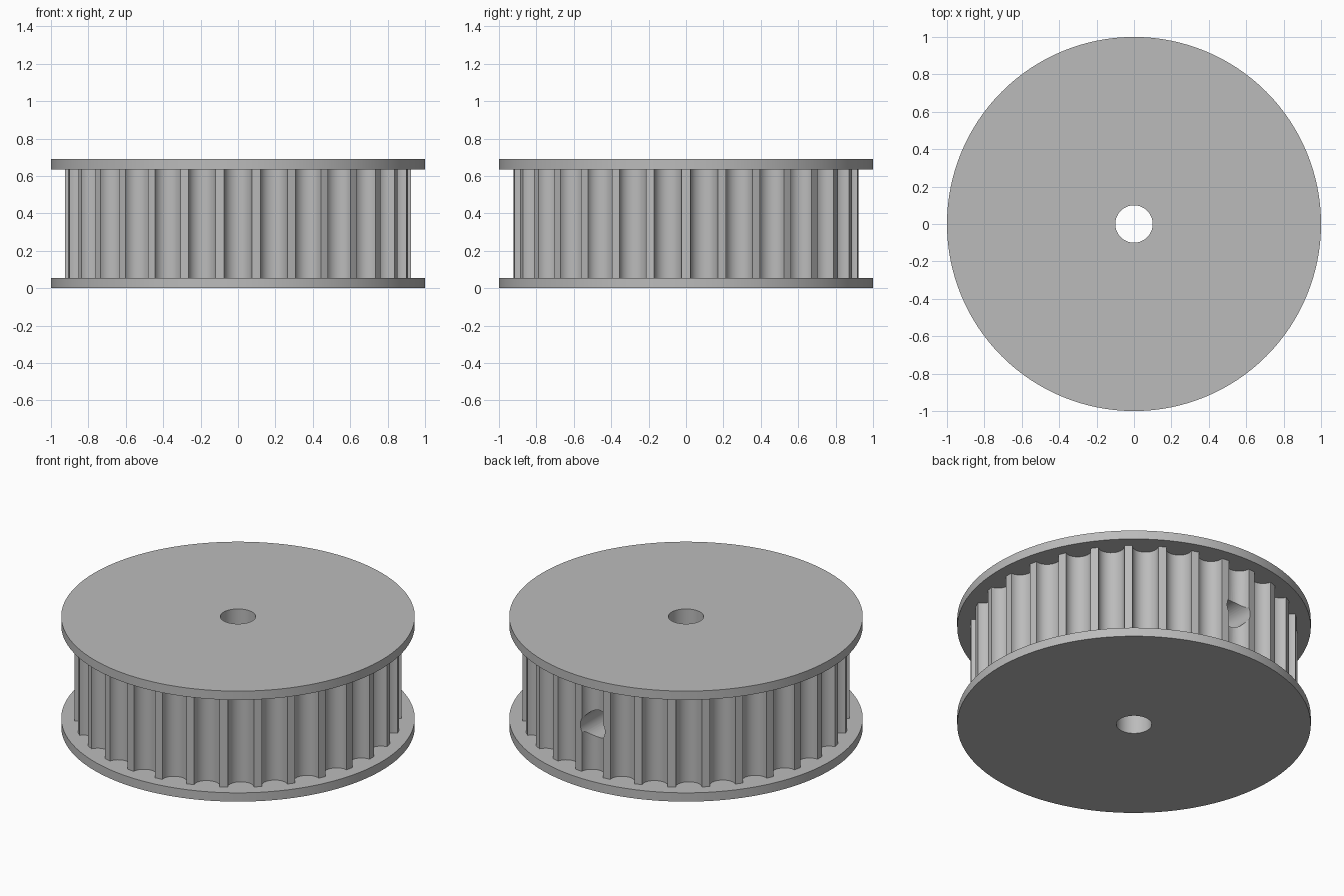
import bpy
import bmesh
from math import sin, cos, pi, radians, tau
from mathutils import Matrix

cube = bpy.data.objects.get("Cube")
if cube:
    bpy.data.objects.remove(cube, do_unlink=True)

HEIGHT, RIM = 0.69, 0.055
FLANGE_R, TOOTH_R, BORE_R, SCREW_R = 1.0, 0.925, 0.1, 0.085
TEETH, GROOVE_HALF, GROOVE_DEPTH = 30, 0.074, 0.07

metal = bpy.data.materials.new("grey_metal")
metal.use_nodes = True
grey = (0.5, 0.5, 0.5, 1)
metal.diffuse_color = grey
metal.node_tree.nodes["Principled BSDF"].inputs["Base Color"].default_value = grey


def prism(name, outline, z0, z1):
    """Extrude a flat outline upwards from z0 to z1."""
    bm = bmesh.new()
    base = bm.faces.new([bm.verts.new((x, y, z0)) for x, y in outline])
    grown = bmesh.ops.extrude_face_region(bm, geom=[base])["geom"]
    top = [v for v in grown if isinstance(v, bmesh.types.BMVert)]
    bmesh.ops.translate(bm, verts=top, vec=(0, 0, z1 - z0))
    bmesh.ops.recalc_face_normals(bm, faces=bm.faces)
    mesh = bpy.data.meshes.new(name)
    bm.to_mesh(mesh)
    bm.free()
    mesh.materials.append(metal)
    obj = bpy.data.objects.new(name, mesh)
    bpy.context.collection.objects.link(obj)
    return obj


def circle(radius, count):
    return [(radius * cos(tau * i / count), radius * sin(tau * i / count))
            for i in range(count)]


def toothed_outline(steps=14):
    """Rounded grooves separated by narrow tooth lands."""
    points = []
    edge = (TOOTH_R ** 2 - GROOVE_HALF ** 2) ** 0.5
    for k in range(TEETH):
        a = tau * k / TEETH + pi / 2
        for i in range(steps + 1):
            t = pi * i / steps
            side = -GROOVE_HALF * cos(t)
            out = edge - GROOVE_DEPTH * sin(t)
            points.append((out * cos(a) - side * sin(a),
                           out * sin(a) + side * cos(a)))
        land = a + pi / TEETH
        points.append((TOOTH_R * cos(land), TOOTH_R * sin(land)))
    return points


def cut(obj, cutter):
    mod = obj.modifiers.new("cut", 'BOOLEAN')
    mod.operation, mod.solver, mod.object = 'DIFFERENCE', 'EXACT', cutter
    bpy.context.view_layer.objects.active = obj
    bpy.ops.object.modifier_apply(modifier=mod.name)


# Main parts
parts = [
    prism("lower_flange", circle(FLANGE_R, 128), 0, RIM),
    prism("toothed_drum", toothed_outline(), RIM, HEIGHT - RIM),
    prism("upper_flange", circle(FLANGE_R, 128), HEIGHT - RIM, HEIGHT),
]

# Shaft bore through everything, set screw hole from the back into the bore
bore = prism("bore_cutter", circle(BORE_R, 48), -0.2, HEIGHT + 0.2)
screw = prism("screw_cutter", circle(SCREW_R, 40), 0, 1.2)
screw.data.transform(Matrix.Translation((0, 0, HEIGHT / 2))
                     @ Matrix.Rotation(radians(-90), 4, 'X'))
for part in parts:
    cut(part, bore)
cut(parts[1], screw)
for helper in (bore, screw):
    bpy.data.objects.remove(helper, do_unlink=True)

# Smooth curved walls, crisp edges
for part in parts:
    bpy.ops.object.select_all(action='DESELECT')
    part.select_set(True)
    bpy.context.view_layer.objects.active = part
    bpy.ops.object.shade_smooth_by_angle(angle=radians(30))
